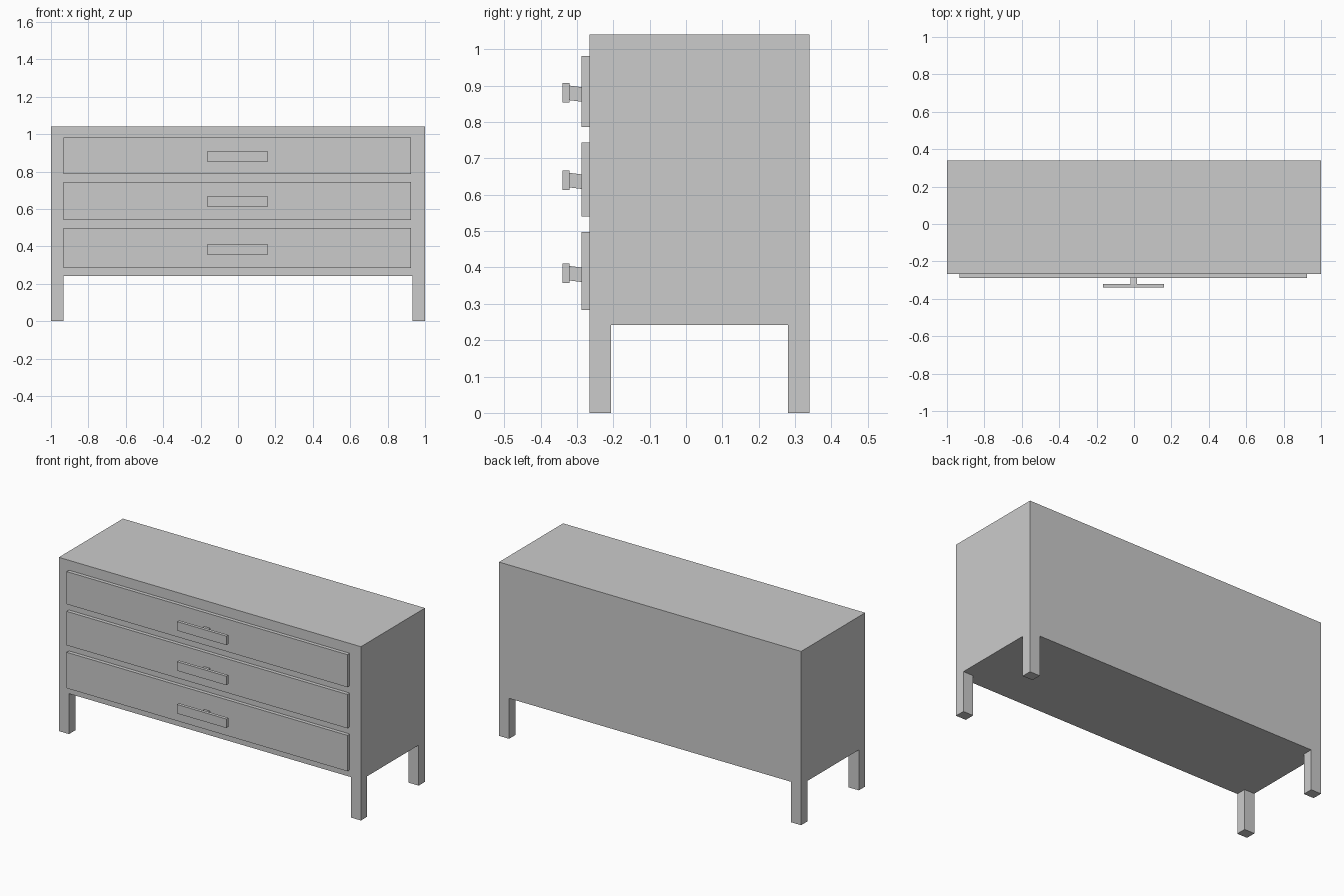
import bpy, bmesh, math
from mathutils import Vector

if "Cube" in bpy.data.objects:
    bpy.data.objects.remove(bpy.data.objects["Cube"])

FRONT, BACK = -0.266, 0.34      # cabinet depth
LEG_X, LEG_Y = 0.067, 0.06      # leg section
BASE, TOP = 0.242, 1.04


def finish(bm, name):
    bmesh.ops.recalc_face_normals(bm, faces=bm.faces[:])
    mesh = bpy.data.meshes.new(name)
    bm.to_mesh(mesh)
    bm.free()
    obj = bpy.data.objects.new(name, mesh)
    bpy.context.collection.objects.link(obj)
    return obj


def box_bm(x0, x1, y0, y1, z0, z1):
    bm = bmesh.new()
    bmesh.ops.create_cube(bm, size=1)
    for v in bm.verts:
        v.co = Vector((x1 if v.co.x > 0 else x0,
                       y1 if v.co.y > 0 else y0,
                       z1 if v.co.z > 0 else z0))
    return bm


# Cabinet: solid case with the four corner legs extruded from its underside
bm = box_bm(-1, 1, FRONT, BACK, BASE, TOP)
cuts = [((s * (1 - LEG_X), 0, 0), (1, 0, 0)) for s in (-1, 1)]
cuts += [((0, y, 0), (0, 1, 0)) for y in (FRONT + LEG_Y, BACK - LEG_Y)]
for co, no in cuts:
    bmesh.ops.bisect_plane(bm, geom=bm.verts[:] + bm.edges[:] + bm.faces[:],
                           plane_co=co, plane_no=no)
bm.normal_update()
corners = []
for f in bm.faces:
    c = f.calc_center_median()
    if (f.normal.z < -0.9 and abs(c.x) > 1 - LEG_X
            and not FRONT + LEG_Y < c.y < BACK - LEG_Y):
        corners.append(f)
for f in corners:
    new = bmesh.ops.extrude_discrete_faces(bm, faces=[f])["faces"][0]
    for v in new.verts:
        v.co.z = 0
bmesh.ops.remove_doubles(bm, verts=bm.verts[:], dist=1e-5)
bmesh.ops.dissolve_limit(bm, angle_limit=math.radians(1),
                         verts=bm.verts[:], edges=bm.edges[:])
finish(bm, "cabinet_with_legs")

# Drawers: front panel, handle stem and handle bar
drawers = [("bottom", 0.283, 0.498, 0.384),
           ("middle", 0.540, 0.743, 0.640),
           ("top", 0.786, 0.981, 0.880)]
for name, z0, z1, hz in drawers:
    finish(box_bm(-0.933, 0.926, -0.288, FRONT, z0, z1), name + "_drawer_front")
    stem = box_bm(-0.02, 0.017, -0.32, -0.288, hz - 0.020, hz + 0.020)
    for v in stem.verts:            # stem droops slightly towards the drawer
        if v.co.y > -0.3:
            v.co.z -= 0.004
    finish(stem, name + "_handle_stem")
    finish(box_bm(-0.166, 0.161, -0.34, -0.321, hz - 0.027, hz + 0.027),
           name + "_handle_bar")
